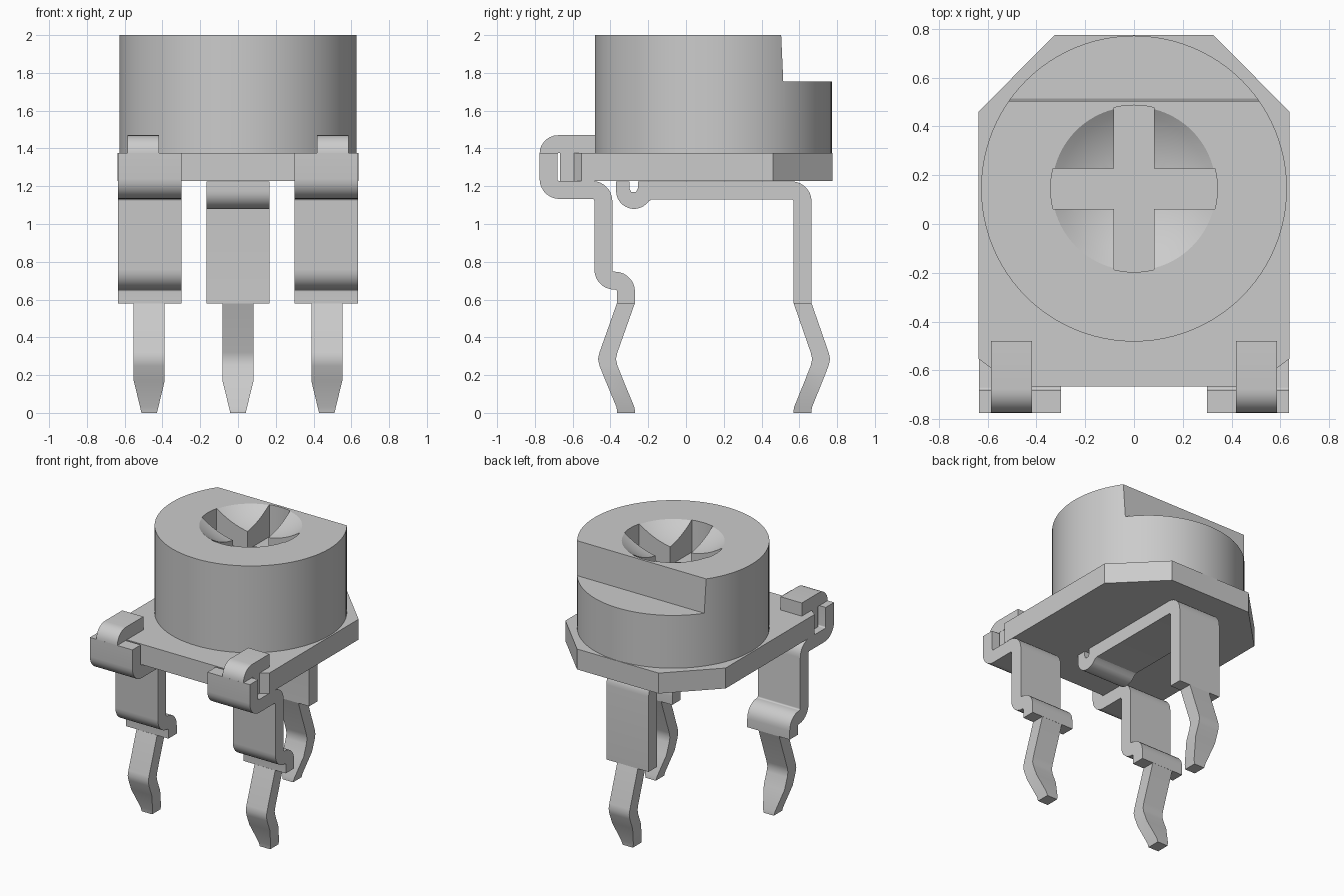
import bpy, bmesh, math
from mathutils import Vector

if "Cube" in bpy.data.objects:
    bpy.data.objects.remove(bpy.data.objects["Cube"])

grey = bpy.data.materials.new("neutral grey")
grey.diffuse_color = (0.6, 0.6, 0.6, 1)
grey.use_nodes = True
grey.node_tree.nodes["Principled BSDF"].inputs["Base Color"].default_value = grey.diffuse_color
HALF = 0.0475          # half of the sheet metal thickness
CY = 0.145             # rotor centre in y


def finish(bm, name, smooth=True):
    bmesh.ops.recalc_face_normals(bm, faces=bm.faces)
    me = bpy.data.meshes.new(name)
    bm.to_mesh(me)
    bm.free()
    me.materials.append(grey)
    ob = bpy.data.objects.new(name, me)
    bpy.context.collection.objects.link(ob)
    if smooth:
        smooth_shade(ob)
    return ob


def smooth_shade(ob):
    bpy.ops.object.select_all(action='DESELECT')
    ob.select_set(True)
    bpy.context.view_layer.objects.active = ob
    bpy.ops.object.shade_smooth_by_angle(angle=math.radians(30))


def loft(bm, rings):
    """Bridge equal-length rings of points and cap both ends."""
    vs = [[bm.verts.new(p) for p in r] for r in rings]
    n = len(vs[0])
    for a, b in zip(vs, vs[1:]):
        for i in range(n):
            bm.faces.new((a[i], a[(i + 1) % n], b[(i + 1) % n], b[i]))
    bm.faces.new(vs[0])
    bm.faces.new(vs[-1][::-1])


def prism_x(bm, pts, x, half_w):
    loft(bm, [[(x + s * half_w, y, z) for y, z in pts] for s in (-1, 1)])


def prism_z(bm, pts, z0, z1):
    loft(bm, [[(x, y, z) for x, y in pts] for z in (z0, z1)])


def strip(bm, path, x, half_w, r, steps=7):
    """Bent sheet metal: right-angle path in (y, z) with rounded bends."""
    p = [Vector(q) for q in path]
    left, right = [], []

    def put(c, d):
        n = Vector((-d.y, d.x)) * HALF
        left.append(c + n)
        right.append(c - n)

    put(p[0], (p[1] - p[0]).normalized())
    for a, b, c in zip(p, p[1:], p[2:]):
        d0, d1 = (b - a).normalized(), (c - b).normalized()
        centre = b - d0 * r + d1 * r
        for i in range(steps + 1):
            t = math.pi / 2 * i / steps
            put(centre - d1 * r * math.cos(t) + d0 * r * math.sin(t),
                d0 * math.cos(t) + d1 * math.sin(t))
    put(p[-1], (p[-1] - p[-2]).normalized())
    prism_x(bm, left + right[::-1], x, half_w)


def pin(bm, x, y, bulge):
    """Kinked solder pin with a tapered tip."""
    rows = [(0.58, 0, 0.082), (0.32, 0.92, 0.082), (0.285, 1, 0.082),
            (0.25, 0.92, 0.082), (0.17, 0.6, 0.082), (0.03, 0.02, 0.048), (0, -0.02, 0.041)]
    rings = []
    for z, k, w in rows:
        c = y + bulge * k
        rings.append([(x - w, c - HALF, z), (x + w, c - HALF, z),
                      (x + w, c + HALF, z), (x - w, c + HALF, z)])
    loft(bm, rings)


# base plate with chamfered back corners, clip notches and front step
side = [(0.30, -0.667), (0.585, -0.667), (0.585, -0.592), (0.638, -0.552),
        (0.638, 0.46), (0.325, 0.775)]
bm = bmesh.new()
prism_z(bm, side + [(-x, y) for x, y in side[::-1]], 1.228, 1.375)
finish(bm, "base_plate", False)

# two front terminals clipped round the plate
for s, label in ((-1, "left"), (1, "right")):
    bm = bmesh.new()
    strip(bm, [(-0.7275, 1.375), (-0.7275, 1.18), (-0.4375, 1.18), (-0.4375, 0.70),
               (-0.3175, 0.70), (-0.3175, 0.58)], s * 0.4675, 0.169, 0.058)
    strip(bm, [(-0.48, 1.4225), (-0.7275, 1.4225), (-0.7275, 1.37)], s * 0.502, 0.084, 0.05)
    pin(bm, s * 0.47, -0.3185, -0.1)
    finish(bm, label + "_front_terminal")

# back terminal with the curled contact under the plate
bm = bmesh.new()
strip(bm, [(-0.18, 1.1785), (0.6175, 1.1785), (0.6175, 0.58)], 0, 0.168, 0.06)
curl = [(-0.30, 1.226), (-0.37, 1.226)]
for i in range(13):
    t = math.radians(180 + 145 * i / 12)
    curl.append((-0.275 + 0.095 * math.cos(t), 1.175 + 0.095 * math.sin(t)))
curl += [(-0.18, 1.131), (-0.18, 1.226), (-0.255, 1.226), (-0.255, 1.19),
         (-0.265, 1.17), (-0.29, 1.17), (-0.30, 1.19)]
prism_x(bm, curl, 0, 0.168)
pin(bm, 0, 0.6175, 0.098)
finish(bm, "back_terminal")

# rotor: round body turned from a profile with a shallow dish on top
DISH_R, DISH_D, N = 0.336, 0.11, 96
R = (DISH_R ** 2 + DISH_D ** 2) / (2 * DISH_D)
prof = [(0.627, 1.375), (0.627, 2.0)]
for i in range(10):
    r = DISH_R * (1 - i / 10)
    prof.append((r, 2.0 - DISH_D + R - math.sqrt(R * R - r * r)))
bm = bmesh.new()
loft(bm, [[(r * math.cos(2 * math.pi * k / N), CY + r * math.sin(2 * math.pi * k / N), z)
           for k in range(N)] for r, z in prof])
rotor = finish(bm, "rotor", False)

# cutters: cross slot with rounded arm ends, and the flat at the back
W, AR = 0.083, 0.342
a = math.asin(W / AR)
cross = []
for q in range(4):
    base = q * math.pi / 2
    for i in range(7):
        t = base - a + 2 * a * i / 6
        cross.append((AR * math.cos(t), CY + AR * math.sin(t)))
    t = base + math.pi / 4
    cross.append((W * math.sqrt(2) * math.cos(t), CY + W * math.sqrt(2) * math.sin(t)))
bm = bmesh.new()
prism_z(bm, cross, 1.77, 2.2)
slot_cutter = finish(bm, "slot_cutter", False)
bm = bmesh.new()
prism_x(bm, [(0.515, 1.755), (0.495, 2.2), (1.0, 2.2), (1.0, 1.755)], 0, 1.0)
flat_cutter = finish(bm, "flat_cutter", False)

for cutter in (slot_cutter, flat_cutter):
    cutter.hide_render = True
    m = rotor.modifiers.new("cut", 'BOOLEAN')
    m.operation, m.solver, m.object = 'DIFFERENCE', 'EXACT', cutter
    bpy.context.view_layer.objects.active = rotor
    bpy.ops.object.modifier_apply(modifier=m.name)
    bpy.data.objects.remove(cutter)
smooth_shade(rotor)
